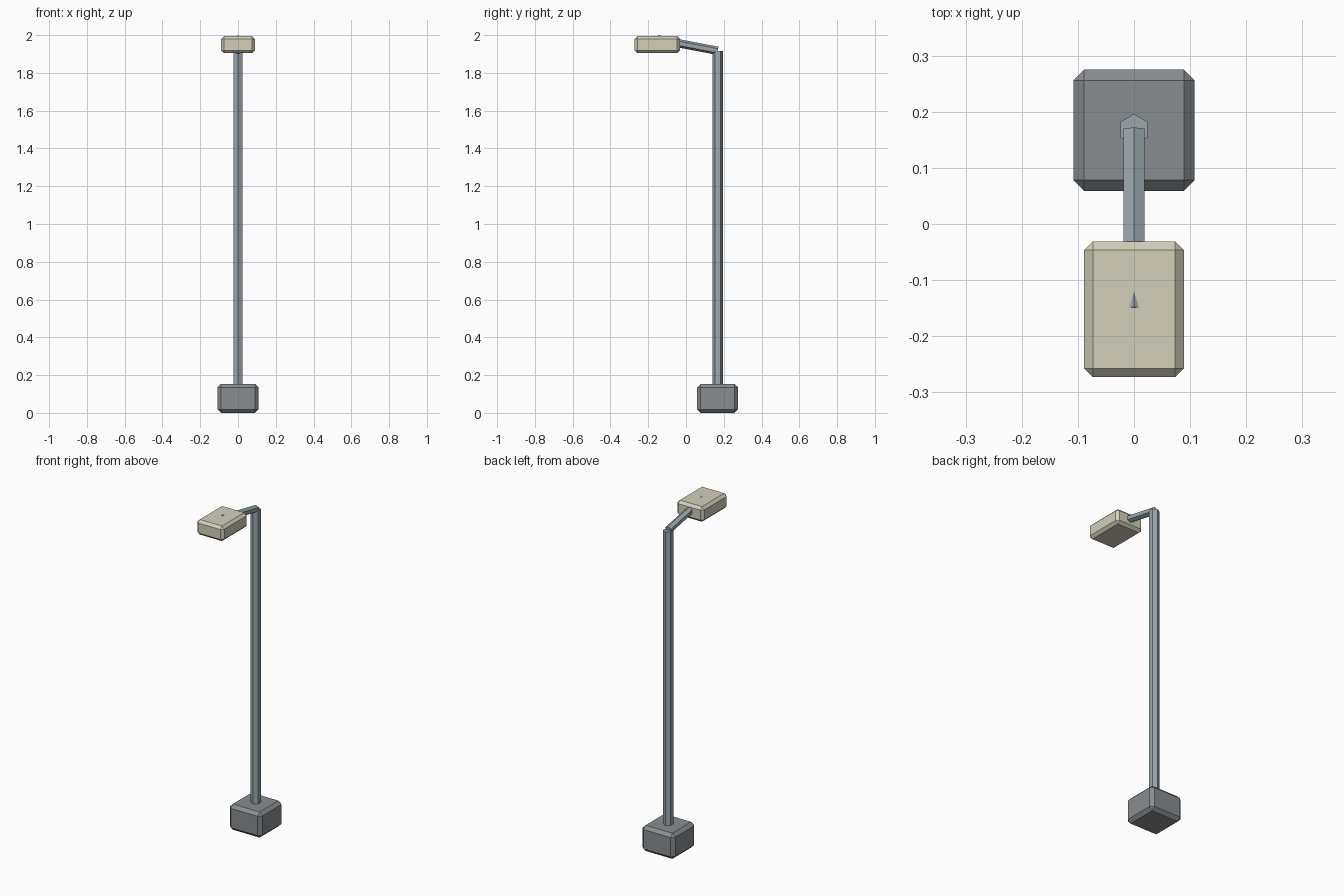
import bpy
from mathutils import Vector

if "Cube" in bpy.data.objects:
    bpy.data.objects.remove(bpy.data.objects["Cube"])


def material(name, rgb):
    m = bpy.data.materials.new(name)
    m.diffuse_color = (*rgb, 1)
    m.use_nodes = True
    m.node_tree.nodes["Principled BSDF"].inputs["Base Color"].default_value = m.diffuse_color
    return m


steel = material("steel", (0.33, 0.39, 0.42))
footing_grey = material("footing_grey", (0.25, 0.27, 0.28))
cream = material("cream", (0.65, 0.62, 0.50))


def chamfered_box(name, lo, hi, bevel, mat):
    lo, hi = Vector(lo), Vector(hi)
    bpy.ops.mesh.primitive_cube_add(size=1, location=(lo + hi) / 2)
    ob = bpy.context.object
    ob.name = name
    ob.scale = hi - lo
    bpy.ops.object.transform_apply(location=False, rotation=False, scale=True)
    mod = ob.modifiers.new("chamfer", 'BEVEL')
    mod.width = bevel
    mod.segments = 1
    ob.data.materials.append(mat)


def hex_bar(name, start, end, radius, mat):
    # six-sided bar with a ridge along its local +Y
    start, end = Vector(start), Vector(end)
    axis = end - start
    bpy.ops.mesh.primitive_cylinder_add(vertices=6, radius=radius,
                                        depth=axis.length,
                                        location=(start + end) / 2)
    ob = bpy.context.object
    ob.name = name
    ob.rotation_euler = axis.to_track_quat('Z', 'Y').to_euler()
    ob.data.materials.append(mat)


# Footing block
chamfered_box("base", (-0.108, 0.059, 0), (0.108, 0.275, 0.154), 0.019, footing_grey)
# Upright pole
hex_bar("pole", (0, 0.168, 0.14), (0, 0.168, 1.915), 0.028, steel)
# Sloping arm, its tip just breaking through the lamp top
hex_bar("arm", (0, 0.168, 1.917), (0, -0.152, 1.978), 0.022, steel)
# Lamp head
chamfered_box("lamp_head", (-0.089, -0.273, 1.904), (0.089, -0.031, 1.9945), 0.0155, cream)
